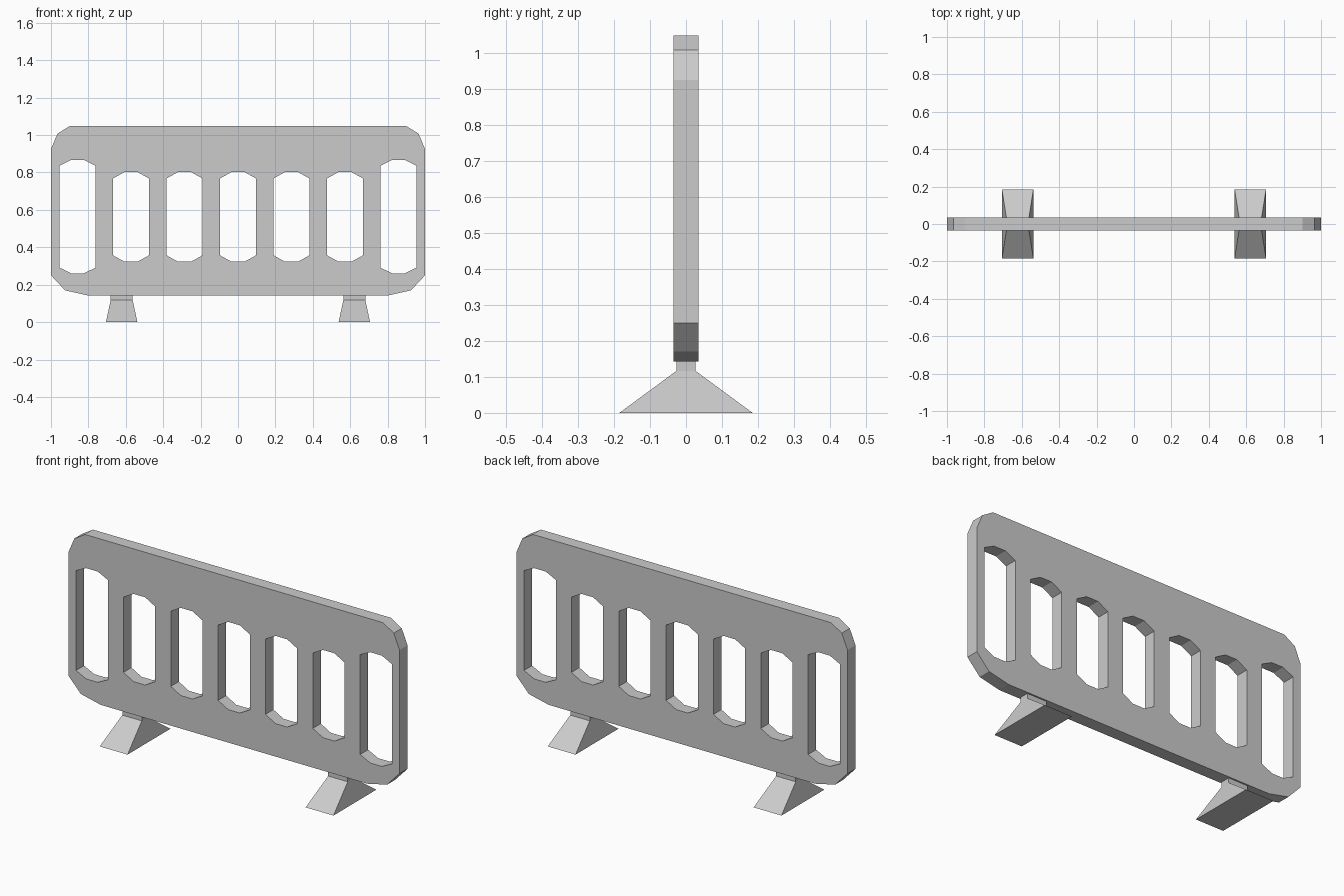
import bpy, bmesh, math

if "Cube" in bpy.data.objects:
    bpy.data.objects.remove(bpy.data.objects["Cube"])

HALF_T = 0.0345  # half thickness of the panel


def slot(cx, z0, z1, chamfer):
    """Tall eight-sided opening centred on cx."""
    w, n = 0.096, 0.035
    return [(cx - n, z0), (cx + n, z0), (cx + w, z0 + chamfer), (cx + w, z1 - chamfer),
            (cx + n, z1), (cx - n, z1), (cx - w, z1 - chamfer), (cx - w, z0 + chamfer)]


# Panel outline: right half, mirrored to the left
right = [(0.805, 0.143), (0.925, 0.17), (1.0, 0.25), (1.0, 0.925), (0.965, 1.008), (0.90, 1.048)]
loops = [right + [(-x, z) for x, z in reversed(right)]]

# Five inner openings and two taller end openings
loops += [slot(i * 0.286, 0.323, 0.802, 0.034) for i in range(-2, 3)]
loops += [slot(s * 0.858, 0.261, 0.866, 0.03) for s in (-1, 1)]

# Barrier panel: filled flat curve with holes, extruded and turned upright
curve = bpy.data.curves.new("panel_profile", 'CURVE')
curve.dimensions = '2D'
curve.fill_mode = 'BOTH'
curve.extrude = HALF_T
for pts in loops:
    sp = curve.splines.new('POLY')
    sp.points.add(len(pts) - 1)
    for p, (x, z) in zip(sp.points, pts):
        p.co = (x, z, 0, 1)
    sp.use_cyclic_u = True
panel = bpy.data.objects.new("barrier_panel", curve)
panel.rotation_euler.x = math.pi / 2
bpy.context.collection.objects.link(panel)
bpy.context.view_layer.objects.active = panel
panel.select_set(True)
bpy.ops.object.convert(target='MESH')
panel = bpy.context.object

# Weld the sides to the caps and keep flat faces
bm = bmesh.new()
bm.from_mesh(panel.data)
bmesh.ops.remove_doubles(bm, verts=bm.verts, dist=1e-5)
bmesh.ops.recalc_face_normals(bm, faces=bm.faces)
for f in bm.faces:
    f.smooth = False
bm.to_mesh(panel.data)
bm.free()


def foot(name, cx):
    """Flared wedge base with a short neck under the panel."""
    bm = bmesh.new()
    sections = [(0.084, 0.185, 0.0), (0.059, 0.026, 0.117), (0.059, 0.026, 0.145)]
    rings = [[bm.verts.new((cx + sx * hx, sy * hy, z))
              for sx, sy in ((-1, -1), (1, -1), (1, 1), (-1, 1))] for hx, hy, z in sections]
    bm.faces.new(rings[0][::-1])
    bm.faces.new(rings[-1])
    for a, b in zip(rings, rings[1:]):
        for i in range(4):
            j = (i + 1) % 4
            bm.faces.new((a[i], a[j], b[j], b[i]))
    mesh = bpy.data.meshes.new(name)
    bm.to_mesh(mesh)
    bm.free()
    bpy.context.collection.objects.link(bpy.data.objects.new(name, mesh))


# Two feet
foot("left_foot", -0.622)
foot("right_foot", 0.622)
